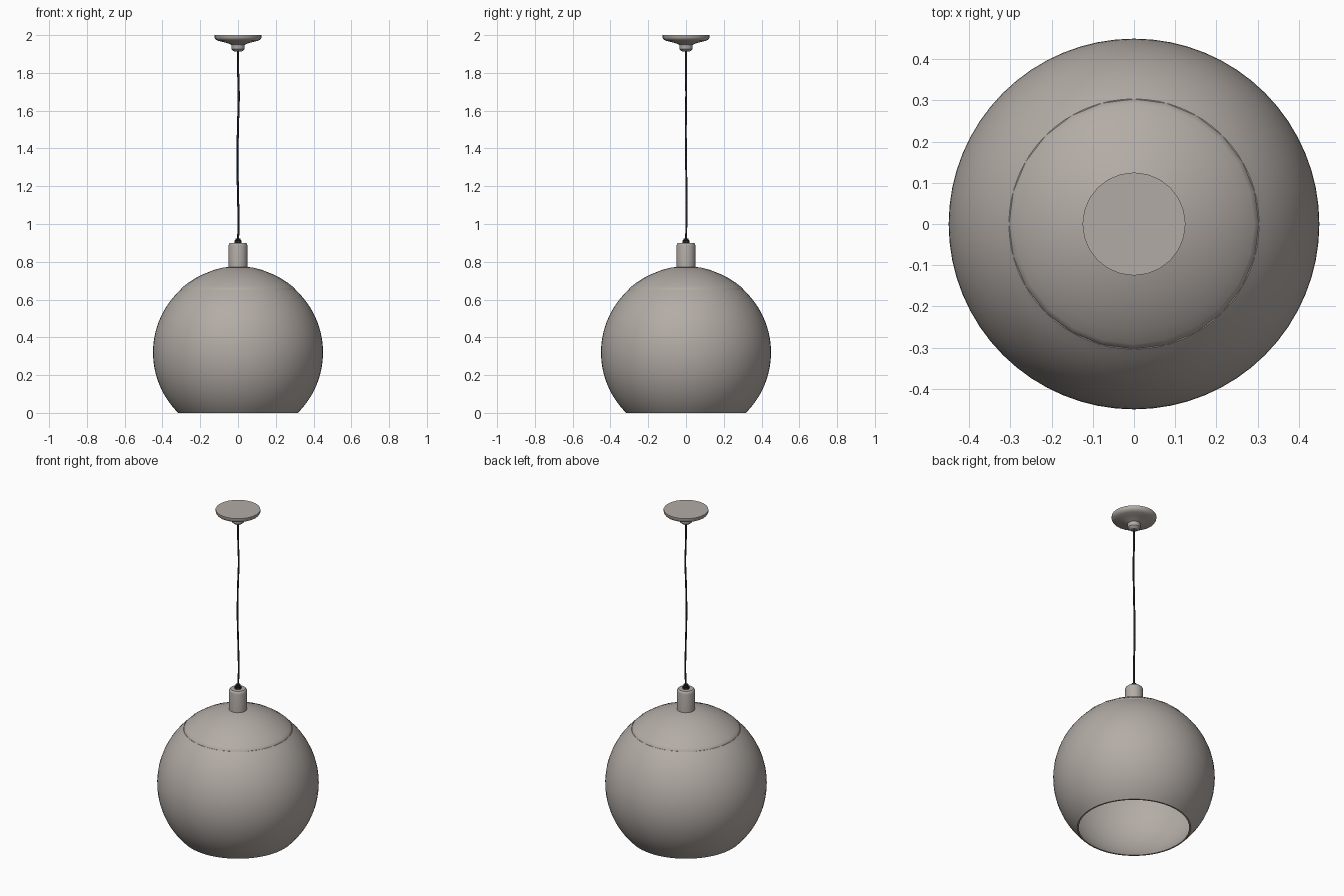
import bpy, bmesh, math

if "Cube" in bpy.data.objects:
    bpy.data.objects.remove(bpy.data.objects["Cube"])


def material(name, rgb):
    m = bpy.data.materials.new(name)
    m.diffuse_color = (*rgb, 1)
    m.use_nodes = True
    m.node_tree.nodes["Principled BSDF"].inputs["Base Color"].default_value = m.diffuse_color
    return m


GREY = material("warm_grey", (0.45, 0.41, 0.38))
BLACK = material("cord_black", (0.02, 0.02, 0.02))


def lathe(name, profile, sides, mat, angle=35):
    """Revolve (radius, z) points about z; radius 0 makes a pole."""
    bm = bmesh.new()
    rings = []
    for r, z in profile:
        if r == 0:
            rings.append([bm.verts.new((0, 0, z))] * sides)
        else:
            rings.append([bm.verts.new((r * math.cos(2 * math.pi * i / sides),
                                        r * math.sin(2 * math.pi * i / sides), z))
                          for i in range(sides)])
    for a, b in zip(rings, rings[1:]):
        for i in range(sides):
            j = (i + 1) % sides
            quad = list(dict.fromkeys([a[i], a[j], b[j], b[i]]))
            if len(quad) > 2:
                bm.faces.new(quad)
    bmesh.ops.remove_doubles(bm, verts=bm.verts[:], dist=1e-5)
    bmesh.ops.recalc_face_normals(bm, faces=bm.faces[:])
    me = bpy.data.meshes.new(name)
    bm.to_mesh(me)
    bm.free()
    me.materials.append(mat)
    ob = bpy.data.objects.new(name, me)
    bpy.context.collection.objects.link(ob)
    bpy.ops.object.select_all(action='DESELECT')
    ob.select_set(True)
    bpy.context.view_layer.objects.active = ob
    bpy.ops.object.shade_smooth_by_angle(angle=math.radians(angle))
    return ob


# Globe shade: thin closed shell, open at the bottom and under the cap
R, CZ, T = 0.45, 0.32, 0.006
N = 28


def arc(radius, z0, z1):
    a0 = math.asin((z0 - CZ) / radius)
    a1 = math.asin((z1 - CZ) / radius)
    return [(radius * math.cos(a0 + (a1 - a0) * i / N),
             CZ + radius * math.sin(a0 + (a1 - a0) * i / N)) for i in range(N + 1)]


outer = arc(R, 0, 0.652)
inner = arc(R - T, 0, 0.652)[::-1]
lathe("globe_shade", outer + inner + outer[:1], 64, GREY)

# Domed cap set in the top opening, with a rounded rim
cap_top = [(0.298, 0.640), (0.304, 0.650), (0.302, 0.657), (0.292, 0.667),
           (0.265, 0.688), (0.225, 0.714), (0.18, 0.736), (0.13, 0.756),
           (0.08, 0.769), (0.04, 0.774), (0, 0.775)]
cap_under = [(0, 0.768), (0.08, 0.762), (0.18, 0.729), (0.265, 0.680), (0.298, 0.640)]
lathe("shade_cap", cap_top + cap_under, 24, GREY, 45)

# Socket neck above the cap
lathe("socket_neck", [(0, 0.765), (0.05, 0.765), (0.05, 0.885), (0.048, 0.894),
                      (0.042, 0.9), (0, 0.9)], 24, GREY)

# Cord grip
lathe("cord_grip", [(0, 0.898), (0.019, 0.898), (0.019, 0.913), (0.014, 0.915),
                    (0.014, 0.924), (0, 0.924)], 12, BLACK)

# Ceiling canopy with its small collar
lathe("ceiling_canopy", [(0, 2.0), (0.125, 2.0), (0.125, 1.987), (0.119, 1.977),
                         (0.105, 1.970), (0.08, 1.964), (0.055, 1.957), (0.037, 1.950),
                         (0.035, 1.945), (0.035, 1.926), (0.028, 1.919),
                         (0.018, 1.912), (0, 1.912)], 24, GREY)

# Slightly crooked hanging cord
path = [(0, 0, 0.91), (0.003, 0.002, 1.0), (0.0, 0.003, 1.15), (-0.003, 0.0, 1.35),
        (0.0, -0.001, 1.52), (0.004, 0.001, 1.68), (0.001, 0.0, 1.8), (0, 0, 1.93)]
cu = bpy.data.curves.new("hanging_cord", 'CURVE')
cu.dimensions = '3D'
cu.bevel_depth = 0.0055
cu.bevel_resolution = 1
cu.resolution_u = 6
sp = cu.splines.new('BEZIER')
sp.bezier_points.add(len(path) - 1)
for p, co in zip(sp.bezier_points, path):
    p.co = co
    p.handle_left_type = p.handle_right_type = 'AUTO'
cu.materials.append(BLACK)
bpy.context.collection.objects.link(bpy.data.objects.new("hanging_cord", cu))
